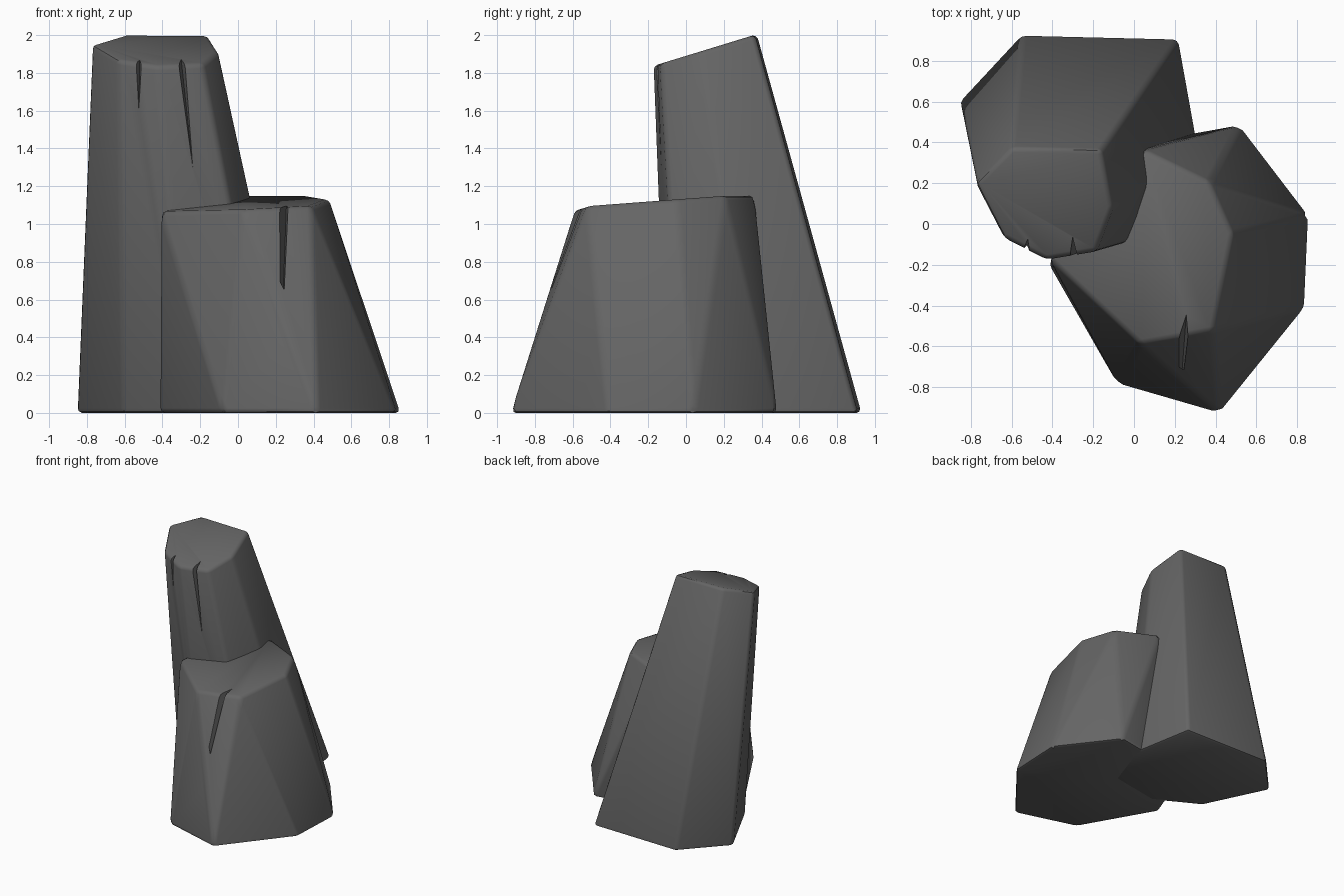
import bpy, bmesh, math

if "Cube" in bpy.data.objects:
    bpy.data.objects.remove(bpy.data.objects["Cube"])

stone = bpy.data.materials.new("dark_grey_stone")
stone.diffuse_color = (0.13, 0.13, 0.13, 1)
stone.use_nodes = True
stone.node_tree.nodes["Principled BSDF"].inputs["Base Color"].default_value = stone.diffuse_color


def hull(name, pts, bevel=0):
    """Convex solid around points, with softly bevelled edges."""
    bm = bmesh.new()
    for p in pts:
        bm.verts.new(p)
    bmesh.ops.convex_hull(bm, input=bm.verts)
    bmesh.ops.dissolve_limit(bm, angle_limit=math.radians(2.5),
                             verts=bm.verts, edges=bm.edges)
    bmesh.ops.recalc_face_normals(bm, faces=bm.faces)
    if bevel:
        edges = [e for e in bm.edges if e.calc_face_angle(0) > math.radians(12)]
        bmesh.ops.bevel(bm, geom=edges, offset=bevel, segments=2,
                        profile=0.5, affect='EDGES', clamp_overlap=True)
    me = bpy.data.meshes.new(name)
    bm.to_mesh(me)
    bm.free()
    ob = bpy.data.objects.new(name, me)
    bpy.context.collection.objects.link(ob)
    me.materials.append(stone)
    return ob


def cut_crack(rock, top, inner, tip, width):
    """Cut a wedge-shaped crack that narrows down to its tip."""
    x, y, z = top
    cutter = hull("crack_cutter", [(x - width, y - 0.02, z), (x + width, y - 0.02, z),
                                   (*inner, z + 0.03), tip])
    cutter.hide_render = True
    mod = rock.modifiers.new("crack", 'BOOLEAN')
    mod.operation = 'DIFFERENCE'
    mod.solver = 'EXACT'
    mod.object = cutter
    bpy.context.view_layer.objects.active = rock
    bpy.ops.object.modifier_apply(modifier=mod.name)
    bpy.data.objects.remove(cutter)


# Tall leaning column: the base is the slanted top outline scaled up
outline = [(-0.60, 0.375), (-0.16, 0.365), (-0.105, 0.08), (-0.185, -0.135),
           (-0.43, -0.175), (-0.635, -0.07), (-0.775, 0.20)]
tall_pts = [(x, y, 1.89 + 0.306 * y) for x, y in outline]
tall_pts += [(1.75 * x + 0.50, 1.88 * y + 0.224, 0) for x, y in outline]
tall = hull("tall_rock", tall_pts, 0.025)
cut_crack(tall, (-0.30, -0.155, 1.88), (-0.305, -0.06), (-0.235, -0.135, 1.26), 0.022)
cut_crack(tall, (-0.53, -0.125, 1.88), (-0.52, -0.07), (-0.525, -0.105, 1.60), 0.022)

# Short wide column
short_pts = [(-0.41, -0.18, 1.065), (0.03, -0.59, 1.075), (0.39, -0.525, 1.095),
             (0.485, -0.05, 1.13), (0.37, 0.21, 1.15), (0.05, 0.365, 1.15),
             (-0.30, 0.10, 1.09),
             (-0.415, -0.20, 0), (-0.08, -0.785, 0), (0.42, -0.93, 0),
             (0.84, -0.41, 0), (0.86, 0.04, 0), (0.52, 0.485, 0),
             (0.05, 0.40, 0), (-0.30, 0.10, 0)]
short = hull("short_rock", short_pts, 0.025)
cut_crack(short, (0.24, -0.555, 1.12), (0.258, -0.42), (0.23, -0.795, 0.38), 0.03)

# Smooth shading on the soft bevels, crisp cracks
for ob in (tall, short):
    bpy.ops.object.select_all(action='DESELECT')
    ob.select_set(True)
    bpy.context.view_layer.objects.active = ob
    bpy.ops.object.shade_smooth_by_angle(angle=math.radians(40))
